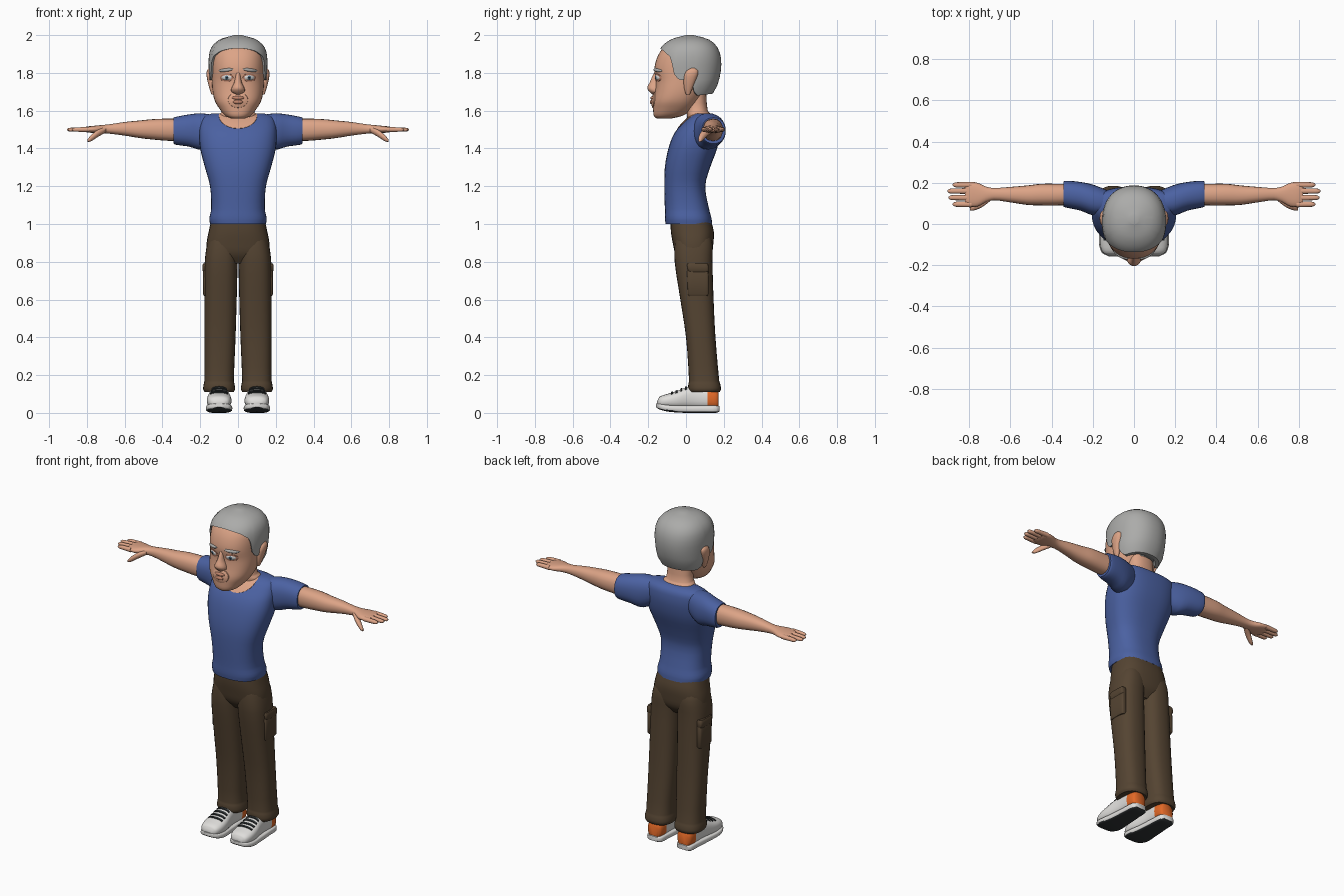
import bpy
import bmesh
from math import sin, cos, pi, sqrt, radians, copysign
from mathutils import Vector

cube = bpy.data.objects.get("Cube")
if cube:
    bpy.data.objects.remove(cube, do_unlink=True)


def material(name, *rgb):
    mat = bpy.data.materials.new(name)
    mat.use_nodes = True
    mat.diffuse_color = (*rgb, 1)
    mat.node_tree.nodes["Principled BSDF"].inputs["Base Color"].default_value = (*rgb, 1)
    return mat


skin = material("skin", .72, .37, .24)
lip_tone = material("lip_tone", .5, .22, .14)
hair_grey = material("hair_grey", .41, .41, .40)
shirt_blue = material("shirt_blue", .07, .12, .36)
trouser_brown = material("trouser_brown", .09, .058, .032)
white = material("white", .74, .73, .71)
orange = material("orange", .76, .14, .02)
dark = material("dark", .03, .035, .037)
iris_blue = material("iris_blue", .08, .15, .22)


def grid(name, rings, mats, paint=None, mirrored=False):
    """Closed skin over a list of rings with capped ends."""
    bm = bmesh.new()
    verts = [[bm.verts.new(p) for p in ring] for ring in rings]
    count = len(verts[0])
    for low, high in zip(verts, verts[1:]):
        for i in range(count):
            j = (i + 1) % count
            bm.faces.new((low[i], low[j], high[j], high[i]))
    bm.faces.new(verts[0][::-1])
    bm.faces.new(verts[-1])
    bmesh.ops.recalc_face_normals(bm, faces=bm.faces)
    if paint:
        for face in bm.faces:
            face.material_index = int(paint(face))
    mesh = bpy.data.meshes.new(name)
    bm.to_mesh(mesh)
    bm.free()
    for mat in mats:
        mesh.materials.append(mat)
    mesh.polygons.foreach_set("use_smooth", [True] * len(mesh.polygons))
    mesh.set_sharp_from_angle(angle=radians(50))
    obj = bpy.data.objects.new(name, mesh)
    bpy.context.collection.objects.link(obj)
    if mirrored:
        mod = obj.modifiers.new("Mirror", 'MIRROR')
        mod.use_mirror_merge = False
    return obj


def bounds(rows, t):
    """Smoothly interpolated (min, max, min, max) of the section at t."""
    t = min(max(t, rows[0][0]), rows[-1][0])
    i = max(k for k in range(len(rows) - 1) if rows[k][0] <= t)
    a, b = rows[i], rows[i + 1]
    before, after = rows[max(i - 1, 0)], rows[min(i + 2, len(rows) - 1)]
    span = b[0] - a[0]
    s = (t - a[0]) / span
    result = []
    for k in range(1, 5):
        ma = (b[k] - before[k]) / (b[0] - before[0]) * span
        mb = (after[k] - a[k]) / (after[0] - a[0]) * span
        d = b[k] - a[k]
        result.append(a[k] + s * (ma + s * (3 * d - 2 * ma - mb + s * (ma + mb - 2 * d))))
    return result


def point(rows, axis, t, angle, n):
    a, b, c, d = bounds(rows, t)
    u, v = (copysign(abs(f(angle)) ** (2 / n), f(angle)) for f in (cos, sin))
    u = (a + b) / 2 + u * (b - a) / 2
    v = (c + d) / 2 + v * (d - c) / 2
    return Vector({'x': (t, u, v), 'y': (u, t, v), 'z': (u, v, t)}[axis])


def loft(name, rows, mats, axis='z', n=2.3, steps=3, sides=28, paint=None, mirrored=False):
    ts = [a[0] + (b[0] - a[0]) * k / steps for a, b in zip(rows, rows[1:]) for k in range(steps)]
    rings = [[point(rows, axis, t, 2 * pi * i / sides, n) for i in range(sides)]
             for t in ts + [rows[-1][0]]]
    return grid(name, rings, mats, paint, mirrored)


def sym(*rows):
    """Rows given as height, half width, front, back."""
    return [(z, -w, w, front, back) for z, w, front, back in rows]


def patch(name, rows, n, x, z, w, h, mat, lift, tilt=0, top=2, mirrored=False):
    """Domed oval lying on the front of a lofted body."""
    rings = []
    for r in (1, .96, .7, .35):
        ring = []
        for i in range(24):
            a = 2 * pi * i / 24
            u, v = w * r * cos(a), h * r * sin(a)
            px = x + u * cos(tilt) - v * sin(tilt)
            pz = min(z + u * sin(tilt) + v * cos(tilt), top)
            _, half, front, back = bounds(rows, pz)
            depth = max(0, 1 - abs(px / half) ** n) ** (1 / n)
            y = (front + back) / 2 - (back - front) / 2 * depth
            rise = lift * sqrt(1 - r * r) + .002 if r < 1 else -.006
            ring.append((px, y - rise, pz))
        rings.append(ring)
    return grid(name, rings, [mat], mirrored=mirrored)


# Head, neck and ears
HEAD = sym((1.558, .035, -.155, -.08), (1.572, .066, -.17, -.02), (1.61, .098, -.174, .04),
           (1.65, .122, -.174, .07), (1.7, .134, -.165, .1), (1.76, .138, -.16, .13),
           (1.81, .138, -.168, .15), (1.86, .138, -.16, .155), (1.91, .132, -.138, .15),
           (1.95, .11, -.1, .12), (1.98, .05, -.03, .06))
loft("head", HEAD, [skin], sides=40)
loft("neck", sym((1.5, .09, .01, .14), (1.58, .098, .005, .13), (1.6, .08, .0, .115),
                 (1.72, .075, .0, .105)), [skin])
loft("ears", [(1.685, .126, .14, .0, .02), (1.72, .12, .152, -.01, .035),
              (1.78, .12, .166, -.012, .06), (1.81, .125, .165, .0, .065),
              (1.825, .135, .155, .02, .05)], [skin], sides=16, mirrored=True)

# Hair cap with a hairline that dips at the sideburns and nape
HAIR = sym((1.66, .115, -.1, .12), (1.72, .145, -.14, .16), (1.8, .153, -.165, .183),
           (1.88, .155, -.158, .185), (1.94, .138, -.128, .163), (1.98, .09, -.072, .115),
           (2, .02, .0, .04))
HAIRLINE = [(-1, 1.69), (-.35, 1.68), (-.15, 1.71), (-.1, 1.77), (.25, 1.76), (.4, 1.8),
            (.5, 1.88), (.8, 1.915), (1.01, 1.93)]


def hair_edge(angle):
    f = -sin(angle)
    for (a, low), (b, high) in zip(HAIRLINE, HAIRLINE[1:]):
        if a <= f <= b:
            return low + (high - low) * (f - a) / (b - a)
    return HAIRLINE[0][1]


hair_rings = []
for step in range(-1, 13):
    ring = []
    for i in range(64):
        angle = 2 * pi * i / 64
        edge = hair_edge(angle)
        p = point(HAIR, 'z', edge + (2 - edge) * sin(max(step, 0) / 12 * pi / 2), angle, 2.2)
        if step < 0:
            p.x, p.y = p.x * .84, .02 + (p.y - .02) * .84
        ring.append(p)
    hair_rings.append(ring)
grid("hair", hair_rings, [hair_grey])

# Face
loft("nose", sym((1.685, .012, -.178, -.14), (1.7, .034, -.194, -.13), (1.72, .034, -.205, -.13),
                 (1.75, .02, -.192, -.13), (1.79, .013, -.174, -.13), (1.815, .012, -.16, -.13)),
     [skin], n=2, sides=16)


def face(name, *args, **options):
    patch(name, HEAD, 2.3, *args, **options)


face("muzzle", 0, 1.656, .055, .042, skin, .008)
face("upper_lip", 0, 1.668, .036, .011, lip_tone, .016)
face("lower_lip", 0, 1.646, .03, .013, lip_tone, .016)
face("eye_sockets", .06, 1.775, .036, .022, lip_tone, .003, mirrored=True)
face("eye_whites", .06, 1.775, .028, .014, white, .007, mirrored=True)
face("irises", .06, 1.775, .013, .013, iris_blue, .009, mirrored=True)
face("pupils", .06, 1.775, .006, .006, dark, .011, mirrored=True)
face("eyebrows", .064, 1.815, .04, .009, hair_grey, .008, tilt=-.12, mirrored=True)

# Shirt with scooped neckline and sleeves
TORSO = sym((1, .148, -.108, .138), (1.03, .152, -.112, .135), (1.08, .142, -.112, .122),
            (1.2, .148, -.115, .102), (1.3, .175, -.112, .128), (1.4, .2, -.093, .165),
            (1.48, .205, -.062, .18), (1.54, .198, -.012, .178), (1.57, .18, .022, .165),
            (1.585, .14, .05, .14))
loft("shirt", TORSO, [shirt_blue], n=2.5, sides=40)
patch("neckline", TORSO, 2.5, 0, 1.575, .105, .072, skin, .004, top=1.584)
loft("sleeves", [(.1, .05, .15, 1.45, 1.57), (.19, .04, .188, 1.395, 1.586),
                 (.26, .065, .204, 1.41, 1.58), (.33, .08, .21, 1.42, 1.567),
                 (.342, .084, .207, 1.426, 1.563)], [shirt_blue], 'x', mirrored=True)

# Arms and hands
loft("arms", [(.3, .095, .195, 1.44, 1.555), (.36, .09, .195, 1.44, 1.558),
              (.45, .09, .195, 1.447, 1.555), (.52, .093, .187, 1.455, 1.548),
              (.6, .105, .18, 1.468, 1.54), (.68, .115, .175, 1.478, 1.528),
              (.72, .105, .182, 1.48, 1.524), (.76, .085, .2, 1.482, 1.52),
              (.8, .085, .204, 1.485, 1.516), (.82, .092, .198, 1.492, 1.51)],
     [skin], 'x', sides=20, mirrored=True)
for name, y, tip in (("index", .096, .88), ("middle", .128, .9), ("ring", .16, .905),
                     ("little", .19, .88)):
    loft(name + "_fingers", [(.79, y - .015, y + .015, 1.487, 1.514),
                             (.85, y - .013, y + .013, 1.488, 1.512),
                             (tip - .01, y - .011, y + .011, 1.49, 1.509),
                             (tip, y - .004, y + .004, 1.497, 1.503)],
         [skin], 'x', sides=10, mirrored=True)
loft("thumbs", [(.7, .11, .15, 1.485, 1.515), (.74, .08, .12, 1.462, 1.5),
                (.78, .065, .092, 1.437, 1.468), (.797, .066, .08, 1.435, 1.447)],
     [skin], 'x', sides=12, mirrored=True)

# Trousers
loft("trouser_hips", sym((.79, .1, -.02, .1), (.84, .16, -.055, .135), (.9, .166, -.07, .145),
                         (.96, .155, -.08, .147), (1.02, .142, -.082, .132)),
     [trouser_brown], n=2.6)
loft("trouser_legs", [(.11, .022, .176, .018, .178), (.125, .016, .184, .012, .185),
                      (.15, .018, .182, .012, .182), (.17, .022, .178, .016, .176),
                      (.4, .013, .178, .0, .156), (.6, .007, .178, -.03, .146),
                      (.8, .002, .176, -.06, .14), (.9, .001, .162, -.06, .14),
                      (.96, .02, .14, -.05, .12)],
     [trouser_brown], n=2.5, mirrored=True)
for name, low, high, out in (("cargo_pockets", .62, .76, .185), ("pocket_flaps", .745, .792, .189)):
    loft(name, [(low, .15, out - .005, .015, .115), (low + .01, .15, out, .01, .12),
                (high - .01, .15, out, .005, .118), (high, .15, out - .005, .01, .113)],
         [trouser_brown], n=5, steps=1, mirrored=True)

# Shoes with dark treads, orange heels and laces
UPPER = [(-.153, .075, .125, .04, .062), (-.14, .05, .15, .03, .085), (-.1, .036, .164, .025, .1),
         (-.05, .036, .164, .02, .115), (0, .044, .156, .02, .135), (.05, .05, .15, .02, .14),
         (.115, .05, .15, .02, .13), (.16, .054, .146, .02, .12), (.173, .065, .135, .025, .11)]
loft("shoe_uppers", UPPER, [white, orange], 'y', n=2.5, mirrored=True,
     paint=lambda f: f.calc_center_median().y > .115)
loft("shoe_soles", [(-.158, .08, .12, .03, .05), (-.14, .045, .155, .018, .05),
                    (-.09, .03, .17, .006, .043), (0, .038, .162, 0, .04), (.1, .045, .155, 0, .04),
                    (.16, .05, .15, 0, .04), (.178, .065, .135, .008, .036)],
     [white, dark], 'y', n=4, mirrored=True, paint=lambda f: f.normal.z < -.6)
for k in range(4):
    y = -.075 + k * .025
    rings = []
    for i in range(9):
        angle = pi * (.27 + .46 * i / 8)
        a, b = (point(UPPER, 'y', y + side * .005, angle, 2.5) for side in (-1, 1))
        lift = Vector((0, 0, .005))
        rings.append([a - lift, b - lift, b + lift, a + lift])
    grid(f"laces_{k + 1}", rings, [dark], mirrored=True)
